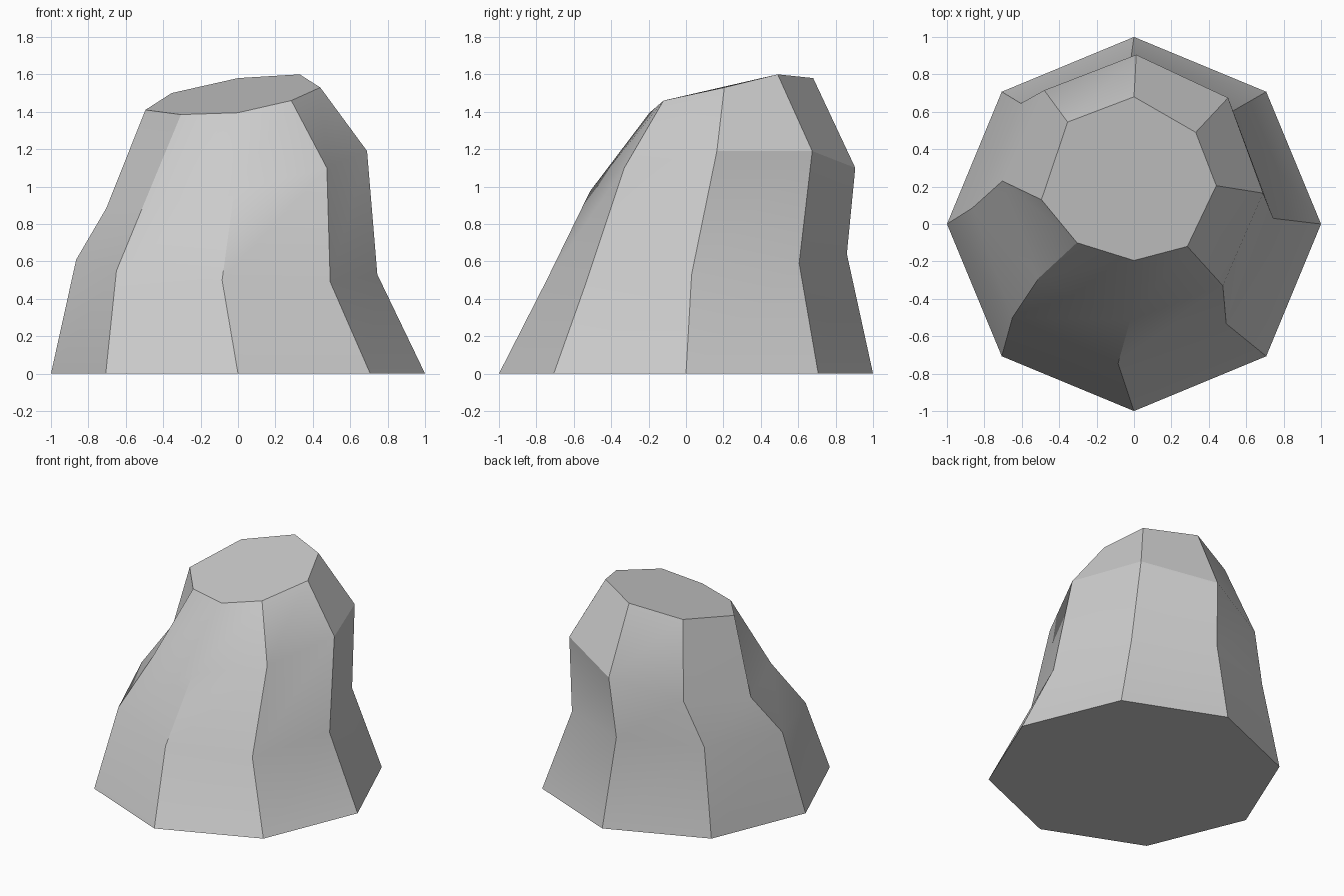
import bpy, bmesh
from math import cos, sin, tau, radians

if "Cube" in bpy.data.objects:
    bpy.data.objects.remove(bpy.data.objects["Cube"])

SIDES = 8

# Cross-sections from low to high, counter-clockwise starting at +x
base = [(cos(tau * i / SIDES), sin(tau * i / SIDES), 0) for i in range(SIDES)]
lower = [(.745, .03, .53), (.53, .605, .59), (-.02, .86, .64), (-.605, .645, .64),
         (-.865, .085, .61), (-.65, -.5, .55), (-.085, -.745, .5), (.493, -.533, .49)]
upper = [(.69, .165, 1.19), (.503, .675, 1.19), (.012, .905, 1.1), (-.48, .715, .98),
         (-.704, .23, .885), (-.51, -.29, .89), (-.02, -.513, .975), (.475, -.33, 1.1)]
top = [(.44, .205, 1.53), (.33, .49, 1.6), (0, .68, 1.58), (-.355, .545, 1.5),
       (-.495, .13, 1.41), (-.305, -.1, 1.385), (0, -.195, 1.395), (.285, -.12, 1.46)]

# Loft the sections into a closed faceted rock
bm = bmesh.new()
rings = [[bm.verts.new(p) for p in ring] for ring in (base, lower, upper, top)]
for a, b in zip(rings, rings[1:]):
    for i in range(SIDES):
        j = (i + 1) % SIDES
        bm.faces.new((a[i], a[j], b[j], b[i]))
bm.faces.new(rings[0][::-1])
bm.faces.new(rings[-1])
bm.normal_update()

mesh = bpy.data.meshes.new("rock")
bm.to_mesh(mesh)
bm.free()
rock = bpy.data.objects.new("rock", mesh)
bpy.context.collection.objects.link(rock)

# Soft bends up the sides, crisp corners between them
bpy.context.view_layer.objects.active = rock
rock.select_set(True)
bpy.ops.object.shade_smooth_by_angle(angle=radians(30))
